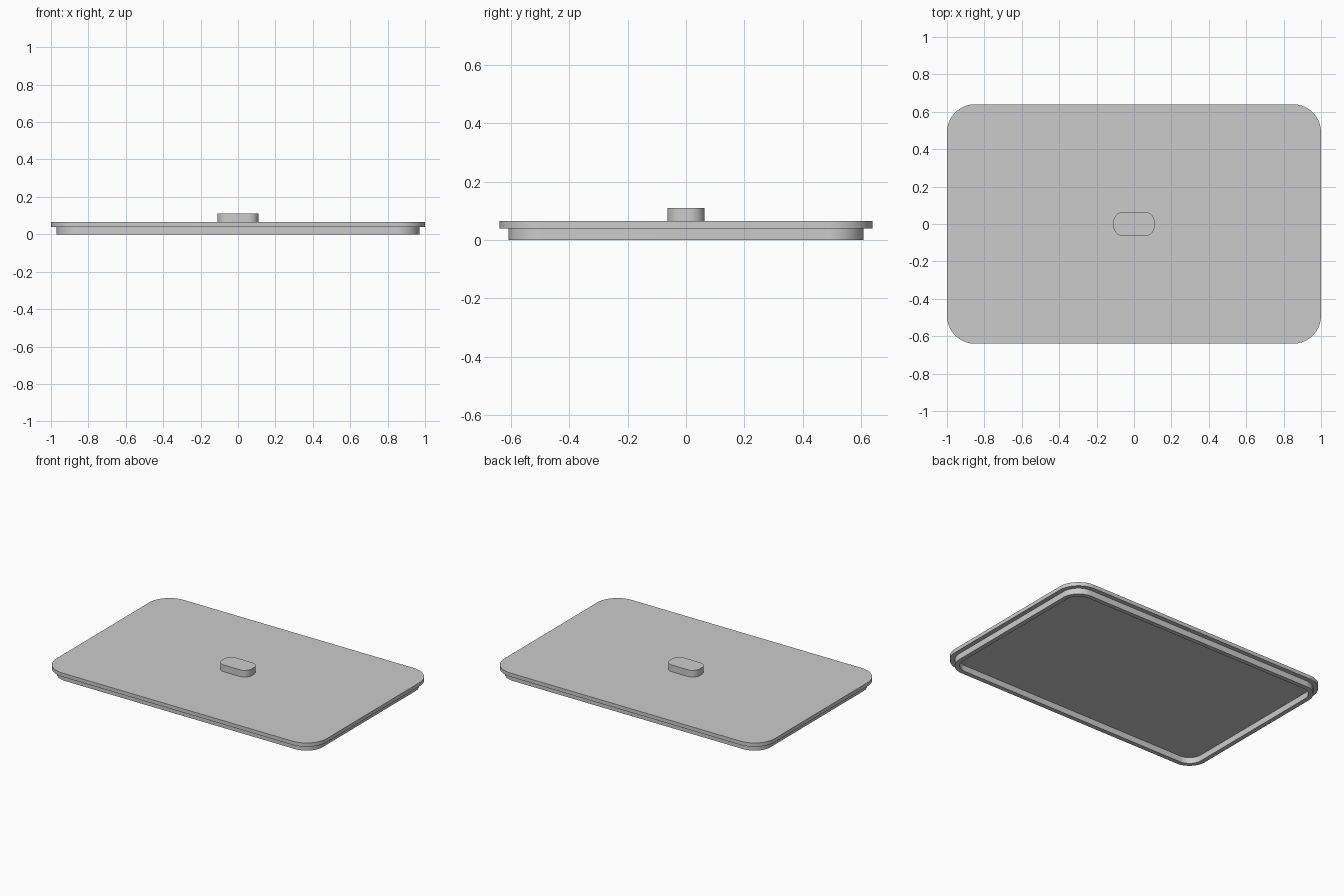
import bpy
import bmesh
from math import cos, sin, pi

cube = bpy.data.objects.get("Cube")
if cube:
    bpy.data.objects.remove(cube, do_unlink=True)

grey = bpy.data.materials.new("light_grey")
grey.use_nodes = True
colour = (0.6, 0.6, 0.6, 1)
grey.diffuse_color = colour
grey.node_tree.nodes["Principled BSDF"].inputs["Base Color"].default_value = colour

CORNER_STEPS = 16


def rounded_loop(bm, half_x, half_y, radius, z):
    """Counter-clockwise rounded rectangle of vertices."""
    verts = []
    for i, (sx, sy) in enumerate(((1, 1), (-1, 1), (-1, -1), (1, -1))):
        for k in range(CORNER_STEPS + 1):
            a = (i + k / CORNER_STEPS) * pi / 2
            verts.append(bm.verts.new((sx * (half_x - radius) + radius * cos(a),
                                       sy * (half_y - radius) + radius * sin(a), z)))
    return verts


def loft(name, sections):
    """Join rounded rectangles in order and cap both ends."""
    bm = bmesh.new()
    loops = [rounded_loop(bm, *s) for s in sections]
    for a, b in zip(loops, loops[1:]):
        for i in range(len(a)):
            j = (i + 1) % len(a)
            bm.faces.new((a[i], b[i], b[j], a[j]))
    bm.faces.new(loops[0])
    bm.faces.new(reversed(loops[-1]))
    bmesh.ops.recalc_face_normals(bm, faces=bm.faces)
    mesh = bpy.data.meshes.new(name)
    bm.to_mesh(mesh)
    bm.free()
    mesh.materials.append(grey)
    obj = bpy.data.objects.new(name, mesh)
    bpy.context.collection.objects.link(obj)
    bpy.ops.object.select_all(action="DESELECT")
    obj.select_set(True)
    bpy.context.view_layer.objects.active = obj
    bpy.ops.object.shade_smooth_by_angle(angle=pi / 6)
    return obj


# Lid: top plate, overhanging edge, and hollow rim below, as one solid
TOP, STEP = 0.065, 0.04
plate = (1.0, 0.64, 0.15)
rim_outer = (0.97, 0.61, 0.12)
rim_inner = (0.94, 0.58, 0.09)
loft("lid", [
    (*plate, TOP), (*plate, STEP),
    (*rim_outer, STEP), (*rim_outer, 0),
    (*rim_inner, 0), (*rim_inner, STEP),
])

# Handle: small rounded block on top
handle = (0.11, 0.064, 0.052)
loft("handle", [(*handle, 0.11), (*handle, TOP)])
